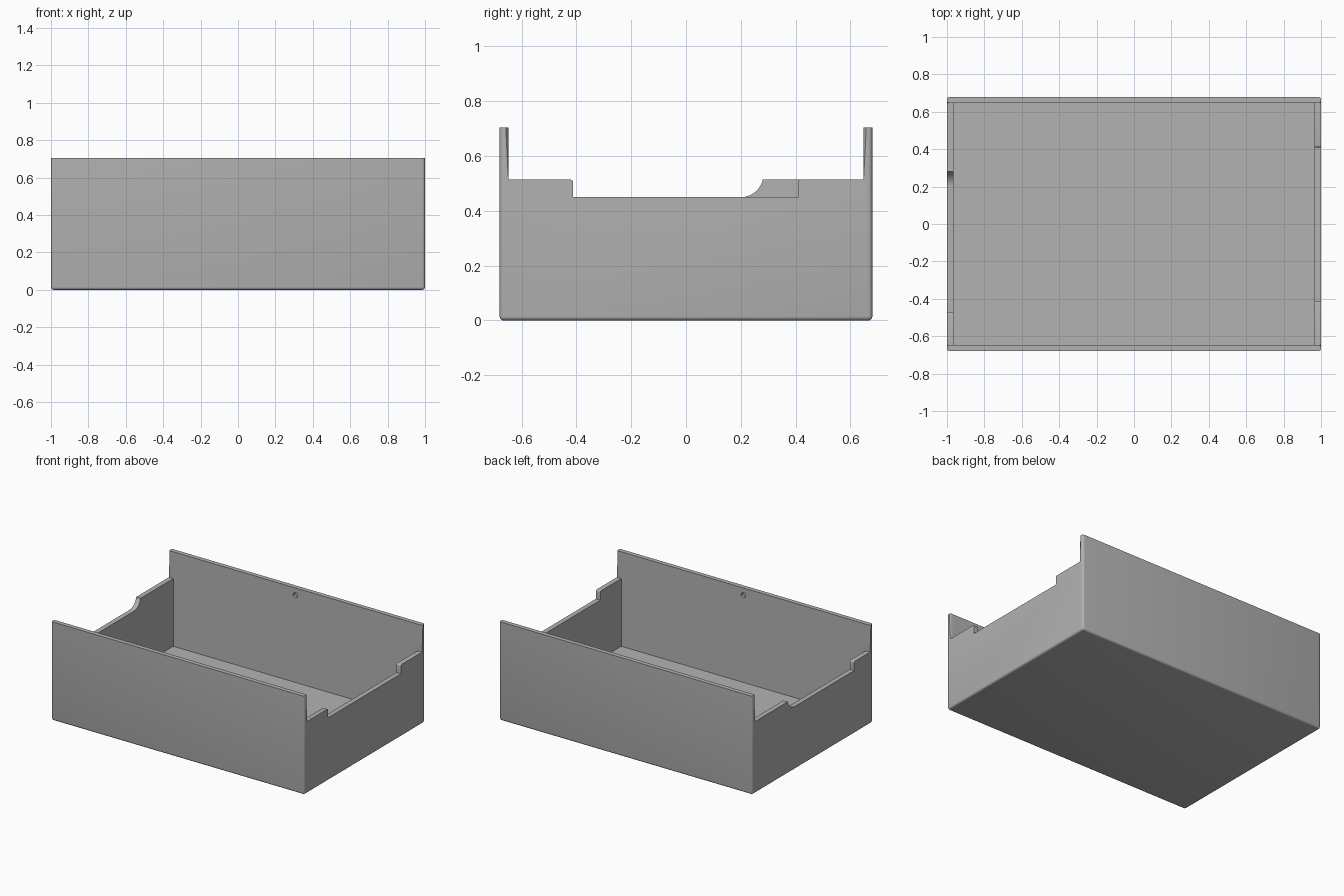
import bpy, bmesh, math

cube = bpy.data.objects.get("Cube")
if cube:
    bpy.data.objects.remove(cube, do_unlink=True)

W, D, H = 1.0, 0.68, 0.705       # half width, half depth, height
IN_X, IN_Y, FLOOR = 0.965, 0.648, 0.03
RIM, DIP = 0.514, 0.45           # side wall heights

grey = bpy.data.materials.new("plain grey")
grey.use_nodes = True
colour = (0.45, 0.45, 0.45, 1)
grey.diffuse_color = colour
grey.node_tree.nodes["Principled BSDF"].inputs["Base Color"].default_value = colour


def add_object(name, bm):
    bmesh.ops.recalc_face_normals(bm, faces=bm.faces)
    mesh = bpy.data.meshes.new(name)
    bm.to_mesh(mesh)
    bm.free()
    mesh.materials.append(grey)
    obj = bpy.data.objects.new(name, mesh)
    bpy.context.collection.objects.link(obj)
    return obj


def box(x, y, z0, z1):
    bm = bmesh.new()
    bmesh.ops.create_cube(bm, size=2)
    for v in bm.verts:
        v.co = (v.co.x * x, v.co.y * y, z1 if v.co.z > 0 else z0)
    return bm


def prism(points, x0, x1):
    """Extrude a (y, z) outline along x."""
    bm = bmesh.new()
    face = bm.faces.new([bm.verts.new((x0, y, z)) for y, z in points])
    out = bmesh.ops.extrude_face_region(bm, geom=[face])
    for v in out["geom"]:
        if isinstance(v, bmesh.types.BMVert):
            v.co.x = x1
    return bm


def arc(cy, cz, r, a0, a1, n=8):
    angles = [math.radians(a0 + (a1 - a0) * i / n) for i in range(n + 1)]
    return [(cy + r * math.cos(a), cz + r * math.sin(a)) for a in angles]


# Outer block with rounded upright and bottom edges
bm = box(W, D, 0, H)
round_edges = [e for e in bm.edges if any(v.co.z < 0.1 for v in e.verts)]
bmesh.ops.bevel(bm, geom=round_edges, offset=0.015, segments=4,
                profile=0.5, affect='EDGES')
tray = add_object("tray", bm)

# Cavity and side wall cutters
cutters = [add_object("cavity_cutter", box(IN_X, IN_Y, FLOOR, H + 0.2))]


def wall_cutter(name, low_outline, side):
    outline = [(-IN_Y, RIM)] + low_outline + [(IN_Y, RIM), (IN_Y, H + 0.2), (-IN_Y, H + 0.2)]
    x0, x1 = sorted((side * (IN_X - 0.05), side * (W + 0.1)))
    cutters.append(add_object(name, prism(outline, x0, x1)))


r = 0.01
step_front = lambda y: arc(y - r, RIM - r, r, 90, 0, 4) + [(y, DIP)]
step_back = [(0.41, DIP)] + arc(0.41 + r, RIM - r, r, 180, 90, 4)
wall_cutter("left_wall_cutter", step_front(-0.412) + step_back, 1)
sweep = arc(0.2, DIP + 0.082, 0.082, -90, -12.7, 10)
sweep[-1] = (0.28, RIM - 0.0005)
wall_cutter("right_wall_cutter", step_front(-0.47) + sweep, -1)

# Small blind holes on the inside of the front and back panels
bm = bmesh.new()
bmesh.ops.create_cone(bm, cap_ends=True, segments=24, radius1=0.018,
                      radius2=0.018, depth=2 * (IN_Y + 0.02))
for v in bm.verts:
    v.co = (v.co.x, v.co.z, v.co.y + 0.653)
cutters.append(add_object("hole_cutter", bm))

bpy.context.view_layer.objects.active = tray
tray.select_set(True)
for cutter in cutters:
    cutter.hide_render = True
    mod = tray.modifiers.new(cutter.name, 'BOOLEAN')
    mod.operation = 'DIFFERENCE'
    mod.solver = 'EXACT'
    mod.object = cutter
    bpy.ops.object.modifier_apply(modifier=mod.name)
for cutter in cutters:
    bpy.data.objects.remove(cutter, do_unlink=True)

# Round the exposed inner uprights of the tall panels
bm = bmesh.new()
bm.from_mesh(tray.data)
uprights = [e for e in bm.edges
            if all(abs(abs(v.co.x) - W) < 0.002 and abs(abs(v.co.y) - IN_Y) < 0.002
                   and v.co.z > RIM - 0.01 for v in e.verts)
            and abs(e.verts[0].co.z - e.verts[1].co.z) > 0.1]
bmesh.ops.bevel(bm, geom=uprights, offset=0.01, segments=3, profile=0.5, affect='EDGES')
bm.to_mesh(tray.data)
bm.free()

bpy.ops.object.shade_smooth_by_angle(angle=math.radians(35))
